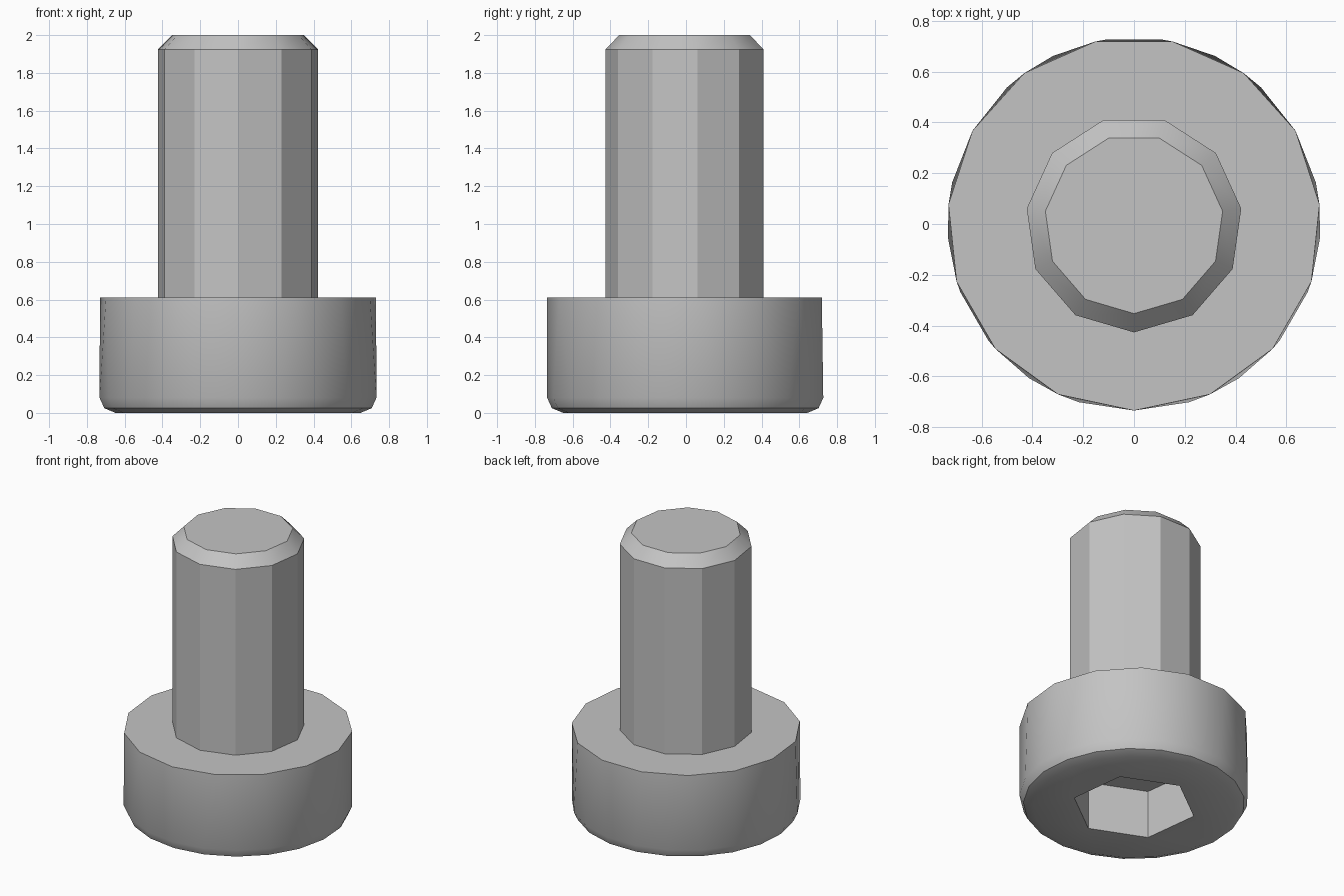
import bpy, bmesh, math

cube = bpy.data.objects.get("Cube")
if cube:
    bpy.data.objects.remove(cube)

# Single steel colour
steel = bpy.data.materials.new("grey_steel")
steel.use_nodes = True
colour = (0.55, 0.55, 0.55, 1)
steel.diffuse_color = colour
steel.node_tree.nodes["Principled BSDF"].inputs["Base Color"].default_value = colour


def ring(bm, sides, radius, z, turn=0):
    """Polygon of vertices, paired with their angles, starting near the front."""
    angles = [math.radians(turn) + math.tau * i / sides for i in range(sides + 1)]
    verts = [bm.verts.new((radius * math.sin(a), -radius * math.cos(a), z))
             for a in angles[:-1]]
    return verts, angles


def zip_rings(bm, a, b):
    """Join two rings, with triangles where their side counts differ."""
    (va, aa), (vb, ab) = a, b
    na, nb = len(va), len(vb)
    if na == nb:
        for i in range(na):
            k = (i + 1) % na
            bm.faces.new((va[i], va[k], vb[k], vb[i]))
        return
    i = j = 0
    while i < na or j < nb:
        step_a = j == nb or (i < na and aa[i] + aa[i + 1] <= ab[j] + ab[j + 1])
        if step_a:
            bm.faces.new((va[i], va[(i + 1) % na], vb[j % nb]))
            i += 1
        else:
            bm.faces.new((va[i % na], vb[(j + 1) % nb], vb[j]))
            j += 1


def lathe(name, rows):
    """Loft a stack of polygon rings and cap both ends."""
    bm = bmesh.new()
    rings = [ring(bm, *row) for row in rows]
    for a, b in zip(rings, rings[1:]):
        zip_rings(bm, a, b)
    bm.faces.new(rings[0][0])
    bm.faces.new(rings[-1][0])
    bmesh.ops.recalc_face_normals(bm, faces=bm.faces)
    mesh = bpy.data.meshes.new(name)
    bm.to_mesh(mesh)
    bm.free()
    mesh.materials.append(steel)
    obj = bpy.data.objects.new(name, mesh)
    bpy.context.collection.objects.link(obj)
    bpy.ops.object.select_all(action="DESELECT")
    obj.select_set(True)
    bpy.context.view_layer.objects.active = obj
    bpy.ops.object.shade_smooth_by_angle(angle=math.radians(30))


# Bolt head: rounded lower rim, then the hexagonal socket going up inside
lathe("bolt_head", [
    (15, 0.735, 0.61),
    (21, 0.735, 0.08),
    (21, 0.71, 0.025),
    (21, 0.65, 0),
    (6, 0.4, 0, 7),
    (6, 0.4, 0.34, 7),
])

# Shaft with a chamfered tip, its root sunk into the head
lathe("bolt_shaft", [
    (11, 0.427, 0.5),
    (11, 0.427, 1.925),
    (11, 0.353, 2),
])
